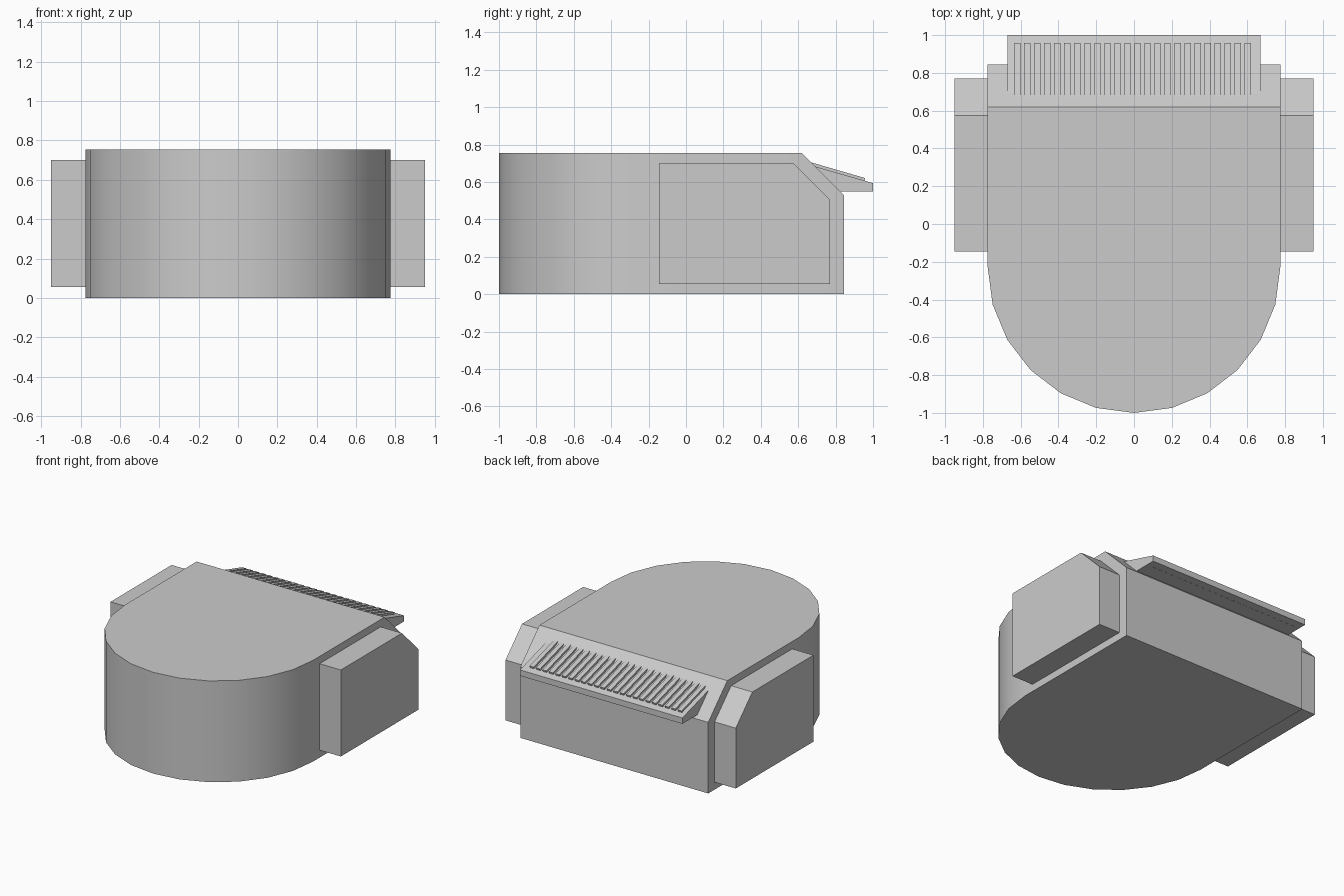
import bpy, bmesh, math
from mathutils import Vector, Matrix

if "Cube" in bpy.data.objects:
    bpy.data.objects.remove(bpy.data.objects["Cube"])


def finish(bm, name):
    bmesh.ops.recalc_face_normals(bm, faces=bm.faces)
    mesh = bpy.data.meshes.new(name)
    bm.to_mesh(mesh)
    bm.free()
    obj = bpy.data.objects.new(name, mesh)
    bpy.context.collection.objects.link(obj)
    return obj


def extrude(name, outline, vec):
    """Prism from a closed outline of 3D points."""
    bm = bmesh.new()
    face = bm.faces.new([bm.verts.new(p) for p in outline])
    new = bmesh.ops.extrude_face_region(bm, geom=[face])["geom"]
    moved = [g for g in new if isinstance(g, bmesh.types.BMVert)]
    bmesh.ops.translate(bm, verts=moved, vec=vec)
    return finish(bm, name)


def side_prism(name, profile, x0, x1):
    return extrude(name, [(x0, y, z) for y, z in profile], (x1 - x0, 0, 0))


# Body: round front, square back, sloped rear top edge
R, TOP, BACK = 0.775, 0.755, 0.845
arc = [(R * math.cos(a), -0.225 + R * math.sin(a), 0)
       for a in (math.pi + math.radians(15 * i) for i in range(13))]
body = extrude("body", arc + [(R, BACK, 0), (-R, BACK, 0)], (0, 0, TOP))
bm = bmesh.new()
bm.from_mesh(body.data)
cut = bmesh.ops.bisect_plane(bm, geom=bm.verts[:] + bm.edges[:] + bm.faces[:],
                             plane_co=(0, 0.62, TOP), plane_no=(0, 1, 1), clear_outer=True)
bmesh.ops.holes_fill(bm, edges=[e for e in bm.edges if e.is_boundary])
bmesh.ops.recalc_face_normals(bm, faces=bm.faces)
bm.to_mesh(body.data)
bm.free()
bpy.context.view_layer.objects.active = body
body.select_set(True)
bpy.ops.object.shade_smooth_by_angle(angle=math.radians(30))
body.select_set(False)

# Side pods with the same rear slope
pod = [(-0.145, 0.055), (0.77, 0.055), (0.77, 0.505), (0.575, 0.70), (-0.145, 0.70)]
for side, s in (("left", -1), ("right", 1)):
    side_prism(side + "_pod", pod, s * 0.76, s * 0.95)

# Rear ledge jutting out of the slope
ledge = [(0.66, 0.55), (1.0, 0.55), (1.0, 0.594), (0.66, 0.692)]
side_prism("rear_ledge", ledge, -0.67, 0.67)

# Row of tilted vent slats on the ledge
COUNT, PITCH, WIDTH = 24, 0.0531, 0.033
tilt = math.radians(-16.2)
along = Vector((0, math.cos(tilt), math.sin(tilt)))
down = Vector((0, math.sin(tilt), -math.cos(tilt)))
end = Vector((0, 0.958, 0.621))
start = end - along * 0.33
bm = bmesh.new()
for i in range(COUNT):
    x = -0.635 + i * PITCH
    loops = []
    for dx in (0, WIDTH):
        off = Vector((x + dx, 0, 0))
        loops.append([bm.verts.new(p + off) for p in
                      (start, end, end + down * 0.075, start + down * 0.075)])
    a, b = loops
    bm.faces.new(a)
    bm.faces.new(b[::-1])
    for k in range(4):
        bm.faces.new((a[k], b[k], b[(k + 1) % 4], a[(k + 1) % 4]))
finish(bm, "vent_slats")
